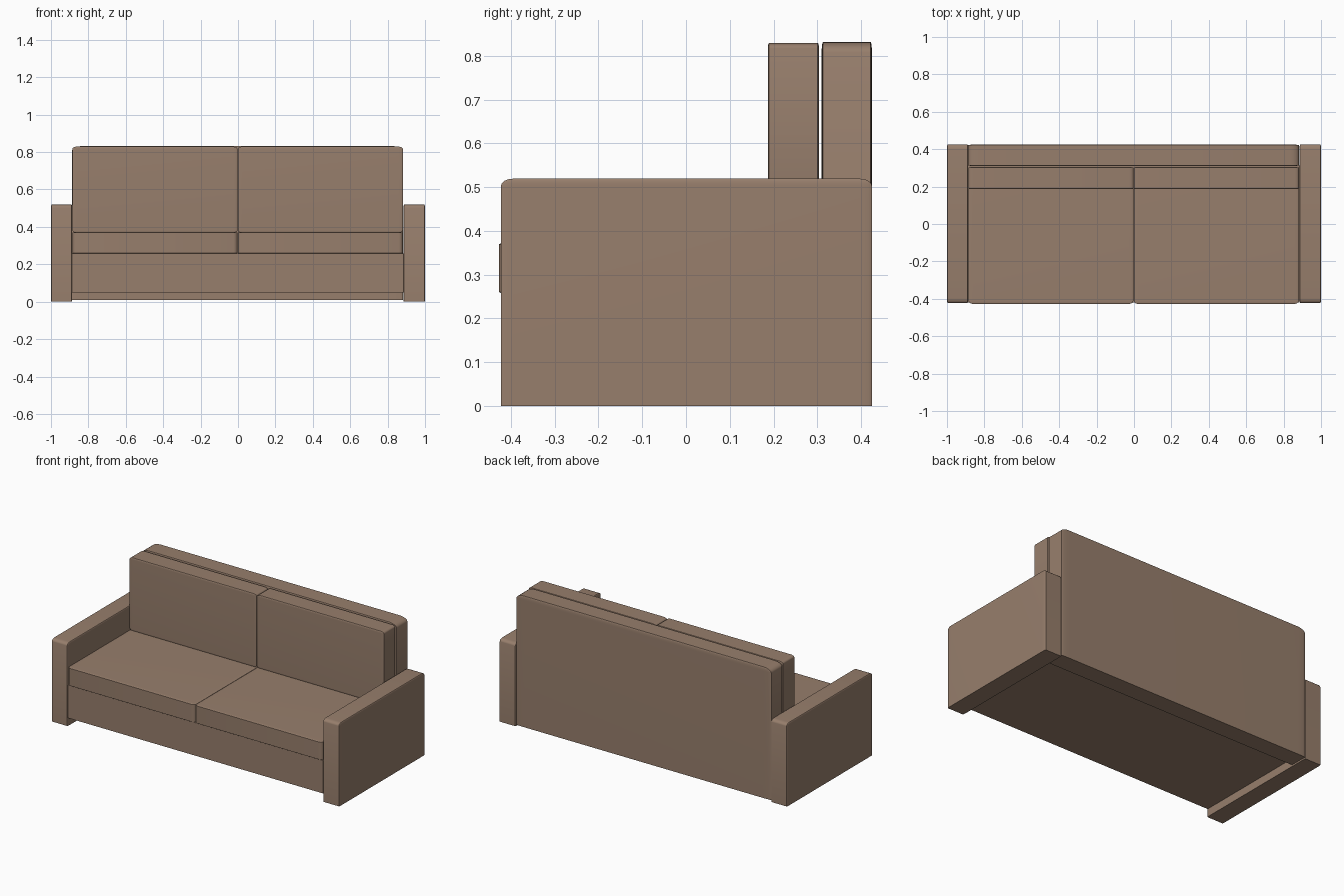
import bpy, bmesh
from mathutils import Vector

if "Cube" in bpy.data.objects:
    bpy.data.objects.remove(bpy.data.objects["Cube"])

fabric = bpy.data.materials.new("brown_fabric")
fabric.diffuse_color = (0.31, 0.21, 0.15, 1.0)
fabric.use_nodes = True
fabric.node_tree.nodes["Principled BSDF"].inputs["Base Color"].default_value = fabric.diffuse_color


def block(name, lo, hi, bevel=0.0, flat_bottom=False):
    """Bevelled unit cube stretched to the box lo..hi, so rounding follows the proportions."""
    lo, hi = Vector(lo), Vector(hi)
    size, mid = hi - lo, (lo + hi) / 2
    bm = bmesh.new()
    bmesh.ops.create_cube(bm, size=1.0)
    if bevel:
        edges = [e for e in bm.edges
                 if not (flat_bottom and all(v.co.z < 0 for v in e.verts))]
        bmesh.ops.bevel(bm, geom=edges, offset=bevel, segments=4,
                        profile=0.5, affect='EDGES')
    bmesh.ops.scale(bm, vec=size, verts=bm.verts)
    bmesh.ops.recalc_face_normals(bm, faces=bm.faces)
    mesh = bpy.data.meshes.new(name)
    bm.to_mesh(mesh)
    bm.free()
    mesh.materials.append(fabric)
    obj = bpy.data.objects.new(name, mesh)
    obj.location = mid
    bpy.context.collection.objects.link(obj)
    bpy.ops.object.select_all(action='DESELECT')
    obj.select_set(True)
    bpy.context.view_layer.objects.active = obj
    if bevel:
        bpy.ops.object.shade_smooth_by_angle(angle=0.6)
    return obj


# Base under the seat, and the full-height back panel
block("base", (-0.887, -0.42, 0.05), (0.885, 0.312, 0.257))
block("back_panel", (-0.888, 0.31, 0.01), (0.882, 0.425, 0.832), 0.03, True)

# Arms, flat on the ground
block("left_arm", (-1.0, -0.423, 0.0), (-0.887, 0.425, 0.519), 0.032, True)
block("right_arm", (0.885, -0.423, 0.0), (1.0, 0.425, 0.519), 0.032, True)

# Seat and back cushions, one pair per side
for side, x0, x1 in (("left", -0.885, -0.003), ("right", -0.001, 0.881)):
    block(side + "_seat_cushion", (x0, -0.427, 0.257), (x1, 0.306, 0.372), 0.025)
    block(side + "_back_cushion", (x0, 0.187, 0.37), (x1, 0.304, 0.829), 0.025)
